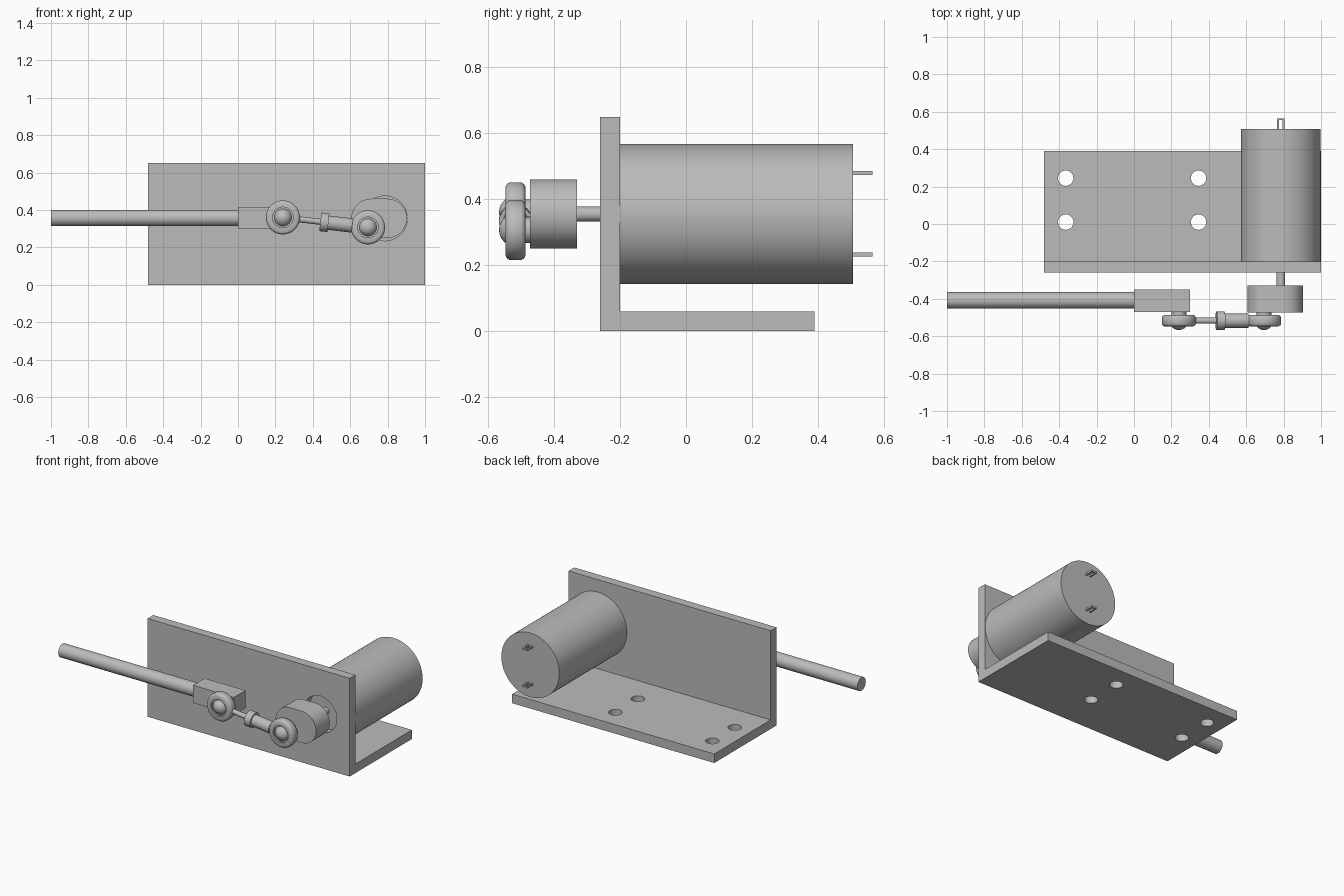
import bpy, bmesh, math
from mathutils import Vector, Matrix

if "Cube" in bpy.data.objects:
    bpy.data.objects.remove(bpy.data.objects["Cube"], do_unlink=True)

grey = bpy.data.materials.new("plain grey")
grey.use_nodes = True
colour = (0.5, 0.5, 0.5, 1)
grey.diffuse_color = colour
grey.node_tree.nodes["Principled BSDF"].inputs["Base Color"].default_value = colour


def finish(name, bm):
    bmesh.ops.recalc_face_normals(bm, faces=bm.faces)
    mesh = bpy.data.meshes.new(name)
    bm.to_mesh(mesh)
    bm.free()
    mesh.materials.append(grey)
    ob = bpy.data.objects.new(name, mesh)
    bpy.context.collection.objects.link(ob)
    return ob


def activate(ob):
    bpy.ops.object.select_all(action='DESELECT')
    ob.select_set(True)
    bpy.context.view_layer.objects.active = ob


def smooth(ob):
    activate(ob)
    bpy.ops.object.shade_smooth_by_angle(angle=math.radians(35))
    return ob


def rod(name, start, end, radius, sides=48):
    """Cylinder between two points."""
    a, b = Vector(start), Vector(end)
    turn = (b - a).to_track_quat('Z', 'Y').to_matrix().to_4x4()
    bm = bmesh.new()
    bmesh.ops.create_cone(bm, cap_ends=True, segments=sides, radius1=radius, radius2=radius,
                          depth=(b - a).length, matrix=Matrix.Translation((a + b) / 2) @ turn)
    return smooth(finish(name, bm))


def box(name, low, high):
    bm = bmesh.new()
    bmesh.ops.create_cube(bm, size=1)
    for v in bm.verts:
        v.co = [l if c < 0 else h for c, l, h in zip(v.co, low, high)]
    return finish(name, bm)


def prism(name, points, direction):
    """Extrude an outline along a vector."""
    bm = bmesh.new()
    face = bm.faces.new([bm.verts.new(p) for p in points])
    new = bmesh.ops.extrude_face_region(bm, geom=[face])["geom"]
    bmesh.ops.translate(bm, vec=direction, verts=[v for v in new if isinstance(v, bmesh.types.BMVert)])
    return finish(name, bm)


def lathe(name, centre, profile, closed):
    """Spin (radius, y offset) points about the y axis through centre."""
    bm = bmesh.new()
    c = Vector(centre)
    verts = [bm.verts.new(c + Vector((r, y, 0))) for r, y in profile]
    pairs = list(zip(verts, verts[1:] + verts[:1]))
    edges = [bm.edges.new(p) for p in (pairs if closed else pairs[:-1])]
    bmesh.ops.spin(bm, geom=verts + edges, cent=c, axis=(0, 1, 0),
                   angle=math.tau, steps=48, use_duplicate=False)
    bmesh.ops.remove_doubles(bm, verts=bm.verts, dist=0.0001)
    return smooth(finish(name, bm))


# Angle bracket with four mounting holes and a shaft opening
SHAFT_X, AXIS_Z = 0.785, 0.355
outline = [(-0.26, 0), (0.39, 0), (0.39, 0.06), (-0.2, 0.06), (-0.2, 0.65), (-0.26, 0.65)]
bracket = prism("bracket", [(-0.48, y, z) for y, z in outline], (1.48, 0, 0))
cutters = [rod("hole_cutter", (x, y, -0.1), (x, y, 0.1), 0.041)
           for x in (-0.365, 0.345) for y in (0.01, 0.245)]
cutters.append(rod("opening_cutter", (SHAFT_X, -0.3, AXIS_Z), (SHAFT_X, -0.15, AXIS_Z), 0.12))
for cutter in cutters:
    cutter.hide_render = True
    mod = bracket.modifiers.new("hole", 'BOOLEAN')
    mod.operation, mod.solver, mod.object = 'DIFFERENCE', 'EXACT', cutter
    activate(bracket)
    bpy.ops.object.modifier_apply(modifier=mod.name)
    bpy.data.objects.remove(cutter, do_unlink=True)
smooth(bracket)

# Motor and output shaft
rod("motor_body", (SHAFT_X, -0.2, AXIS_Z), (SHAFT_X, 0.507, AXIS_Z), 0.212, 96)
rod("motor_shaft", (SHAFT_X, -0.35, AXIS_Z), (SHAFT_X, -0.19, AXIS_Z), 0.023)

# Looped terminals on the motor back
for side, z in (("upper", 0.48), ("lower", 0.233)):
    loop = [(-0.02, 0.5), (-0.02, 0.565), (0.02, 0.565), (0.02, 0.5),
            (0.01, 0.5), (0.01, 0.555), (-0.01, 0.555), (-0.01, 0.5)]
    prism(side + "_terminal", [(SHAFT_X + x, y, z - 0.006) for x, y in loop], (0, 0, 0.012))

# Crank with rounded ends
R = 0.105
ends = []
for cx, first in ((0.798, -90), (0.711, 90)):
    for i in range(25):
        a = math.radians(first + i * 7.5)
        ends.append((cx + R * math.cos(a), -0.33, AXIS_Z + R * math.sin(a)))
smooth(prism("crank", ends, (0, -0.143, 0)))

# Slider block and push rod
box("slider_block", (0, -0.47, 0.3), (0.3, -0.35, 0.417))
rod("push_rod", (-1, -0.408, 0.357), (0.01, -0.408, 0.357), 0.044)

# Two ball joints: ring, ball and pin
LINK_Y = -0.517
joints = {"slider": Vector((0.24, LINK_Y, 0.36)), "crank": Vector((0.695, LINK_Y, 0.307))}
for name, c in joints.items():
    h, b = 0.03, 0.012
    ring = [(0.055, -h), (0.078, -h), (0.086, -h + b / 3), (0.091, -h + b),
            (0.091, h - b), (0.086, h - b / 3), (0.078, h), (0.055, h)]
    lathe(name + "_joint_ring", c, ring, True)
    steps = [math.radians(-90 + 15 * i) for i in range(13)]
    lathe(name + "_joint_ball", c, [(0.05 * math.cos(a), 0.05 * math.sin(a)) for a in steps], False)
    lathe(name + "_joint_web", c, [(0.04, -0.018), (0.06, -0.018), (0.06, 0.018), (0.04, 0.018)], True)
    rod(name + "_joint_pin", c, c + Vector((0, 0.06, 0)), 0.04)

# Connecting link: thin stem, collar and sleeve
a, b = joints["slider"], joints["crank"]
for name, t0, t1, r in (("link_stem", 0.18, 0.5, 0.016), ("link_collar", 0.44, 0.535, 0.05),
                        ("link_sleeve", 0.53, 0.815, 0.038)):
    rod(name, a.lerp(b, t0), a.lerp(b, t1), r)
